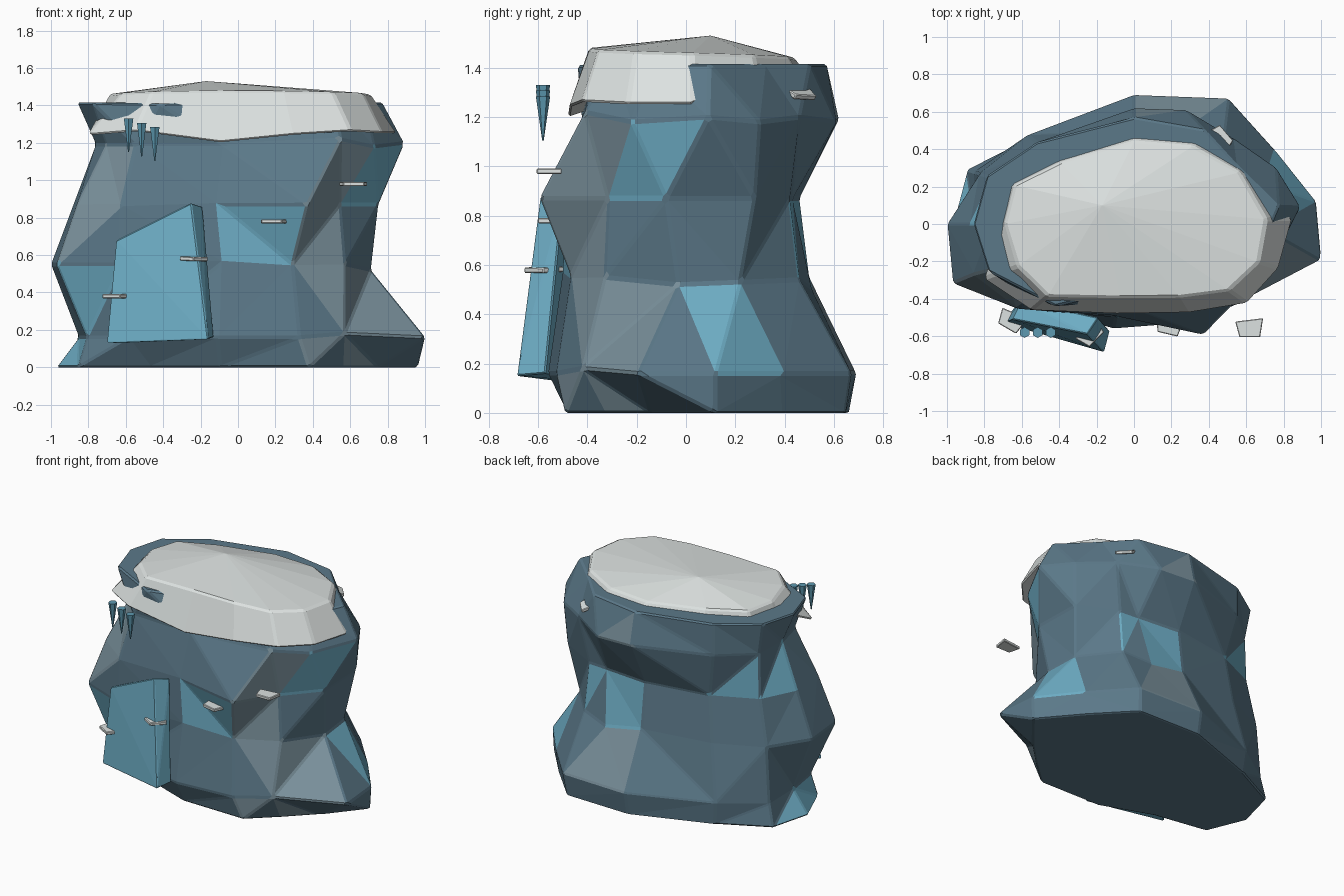
import bpy, bmesh
from math import sin, cos, radians
from mathutils import Vector, Euler

if "Cube" in bpy.data.objects:
    bpy.data.objects.remove(bpy.data.objects["Cube"], do_unlink=True)


def make_material(name, rgb):
    material = bpy.data.materials.new(name)
    material.use_nodes = True
    colour = (*rgb, 1)
    material.diffuse_color = colour
    shader = material.node_tree.nodes["Principled BSDF"]
    shader.inputs["Base Color"].default_value = colour
    shader.inputs["Roughness"].default_value = 0.8
    return material


slate = make_material("slate_blue", (0.105, 0.19, 0.25))
stone = make_material("pale_stone", (0.2, 0.29, 0.34))
ice = make_material("ice_blue", (0.155, 0.42, 0.56))
deep_ice = make_material("deep_ice", (0.11, 0.32, 0.44))
snow = make_material("snow", (0.72, 0.76, 0.75))


def finish(name, bm, materials, bevel=0.0):
    """Turn a bmesh into a flat shaded object with slightly worn edges."""
    bmesh.ops.recalc_face_normals(bm, faces=bm.faces)
    mesh = bpy.data.meshes.new(name)
    bm.to_mesh(mesh)
    bm.free()
    for material in materials:
        mesh.materials.append(material)
    obj = bpy.data.objects.new(name, mesh)
    bpy.context.scene.collection.objects.link(obj)
    if bevel:
        modifier = obj.modifiers.new("worn_edges", "BEVEL")
        modifier.width = bevel
        modifier.segments = 1
        modifier.limit_method = "ANGLE"
        modifier.angle_limit = radians(12)
    return obj


def hull(name, points, material, bevel=0.0):
    """Solid chunk wrapped around a few corner points."""
    bm = bmesh.new()
    for point in points:
        bm.verts.new(point)
    bmesh.ops.convex_hull(bm, input=bm.verts)
    bmesh.ops.dissolve_limit(bm, angle_limit=radians(2), verts=bm.verts, edges=bm.edges)
    return finish(name, bm, [material], bevel)


def polar(radius, angle, z):
    return Vector((radius * cos(radians(angle)), radius * sin(radians(angle)), z))


# Shared column directions: left end, along the front, right end, round the back
angles = [180, 198, 216, 259, 302, 330, 349, 7, 28, 53, 90, 140, 162]
count = len(angles)

# Boulder: stacked rings of radii, keyed by height
rings = [
    (0.0, [.97, .9, .58, .49, .62, .65, .76, .97, .83, .81, .66, .72, .94]),
    (.16, [.85, .85, .72, .57, .62, .7, 1.02, .98, .85, .84, .69, .74, .9]),
    (.55, [1, 1.02, .77, .51, .55, .66, .71, .71, .72, .65, .5, .65, .87]),
    (.87, [.88, .9, .77, .5, .7, .63, .75, .78, .64, .54, .46, .6, .8]),
    (1.19, [.76, .74, .68, .43, .6, .74, .85, .89, .83, .72, .62, .68, .79]),
    (1.415, [.86, .82, .63, .36, .44, .6, .69, .78, .64, .63, .57, .68, .83]),
]
grid = [[polar(r, a, z) for r, a in zip(radii, angles)] for z, radii in rings]

# Individual corners that lean away from their column
corners = {
    (0, 4): (.38, -.49, 0), (1, 5): (.57, -.42, .18), (2, 6): (.71, -.03, .52),
    (2, 7): (.69, .22, .53), (2, 8): (.48, .46, .54), (2, 9): (.28, .51, .5),
    (3, 1): (-.86, -.27, .87), (3, 6): (.75, -.08, .87), (3, 7): (.74, .28, .87),
    (3, 8): (.47, .42, .87), (4, 4): (.55, -.41, 1.22), (4, 5): (.73, -.22, 1.18),
    (4, 6): (.89, .09, 1.2), (4, 7): (.76, .3, 1.18), (4, 8): (.53, .46, 1.2),
    (4, 9): (.28, .61, 1.18), (5, 2): (-.42, -.44, 1.41),
}
for (ring, column), point in corners.items():
    grid[ring][column] = Vector(point)

# Facet colours by band, column and lower / upper triangle
ice_facets = {(0, 0, 0), (0, 0, 1), (0, 12, 0), (1, 1, 1), (1, 6, 1), (1, 7, 0),
              (2, 3, 0), (2, 3, 1), (2, 8, 1), (2, 9, 0), (2, 9, 1), (3, 5, 0),
              (3, 5, 1), (3, 11, 0), (3, 12, 0)}
stone_facets = {(2, 1, 1), (3, 1, 0), (3, 1, 1), (1, 4, 1), (1, 5, 0), (1, 5, 1),
                (2, 4, 0), (2, 4, 1), (3, 4, 0), (3, 4, 1), (0, 4, 1), (0, 5, 0),
                (1, 9, 0), (1, 9, 1), (4, 9, 0)}
# Quads whose split is fixed: True runs from lower first to upper second corner
splits = {(1, 6): False, (1, 7): False, (2, 1): True, (3, 11): True, (3, 12): True,
          (3, 1): False}

bm = bmesh.new()
verts = [[bm.verts.new(p) for p in ring] for ring in grid]
for band in range(len(verts) - 1):
    for col in range(count):
        nxt = (col + 1) % count
        a, b = verts[band][col], verts[band][nxt]
        d, c = verts[band + 1][col], verts[band + 1][nxt]
        shorter = (a.co - c.co).length <= (b.co - d.co).length
        if splits.get((band, col), shorter):
            triangles = [(a, b, c), (a, c, d)]
        else:
            triangles = [(a, b, d), (b, c, d)]
        for half, corner_verts in enumerate(triangles):
            face = bm.faces.new(corner_verts)
            key = (band, col, half)
            face.material_index = 2 if key in ice_facets else int(key in stone_facets)
bm.faces.new(verts[0])
bm.faces.new(verts[-1])
finish("boulder", bm, [slate, stone, ice], 0.01)

# Snow cap: low peak, rounded rim and a skirt hanging over the front
snow_angles = [180, 200, 220, 259, 302, 325, 343, 2, 26, 53, 90, 140, 162]
rim_radii = [.69, .66, .6, .4, .46, .62, .7, .71, .63, .52, .44, .51, .67]
skirt_radii = [.71, .86, .72, .49, .56, .74, .81, .85, .65, .55, .47, .53, .69]
skirt_drop = [.08, .22, .2, .26, .22, .2, .21, .21, .06, .06, .06, .06, .06]
bm = bmesh.new()
peak = bm.verts.new((-.17, .1, 1.53))
rim = [bm.verts.new(polar(r, a, 1.46 - .02 * sin(radians(a))))
       for r, a in zip(rim_radii, snow_angles)]
skirt = [bm.verts.new(polar(r, a, 1.46 - drop))
         for r, a, drop in zip(skirt_radii, snow_angles, skirt_drop)]
inside = bm.verts.new((0, 0, 1.36))
for i in range(count):
    j = (i + 1) % count
    bm.faces.new((peak, rim[i], rim[j]))
    bm.faces.new((rim[i], skirt[i], skirt[j], rim[j]))
    bm.faces.new((inside, skirt[j], skirt[i]))
finish("snow_cap", bm, [snow], 0.012)

# Leaning ice slab against the front
hull("ice_slab", [
    (-.7, -.53, .13), (-.16, -.685, .15), (-.25, -.59, .88), (-.65, -.51, .68),
    (-.62, -.42, .13), (-.13, -.57, .16), (-.19, -.5, .86), (-.6, -.41, .68),
], ice, 0.006)

# Small snowy ledges
outline = [(-.075, .045), (.075, .05), (.05, -.05), (-.06, -.04)]
ledges = [
    ((.62, -.56, .98), (0, 0, 5)),
    ((.19, -.545, .78), (0, 0, -8)),
    ((-.23, -.585, .58), (3, 0, 50)),
    ((-.655, -.52, .38), (0, 0, -25)),
    ((.46, .46, 1.3), (28, 0, 135)),
]
for number, (place, turn) in enumerate(ledges, 1):
    spin = Euler([radians(t) for t in turn]).to_matrix()
    hull(f"snow_ledge_{number}",
         [Vector(place) + spin @ Vector((x, y, z))
          for x, y in outline for z in (-.011, .011)], snow, 0.004)

# Three hanging icicles
for number in range(3):
    bm = bmesh.new()
    bmesh.ops.create_cone(bm, cap_ends=True, segments=6, radius1=0.003,
                          radius2=0.029, depth=0.18)
    bmesh.ops.translate(bm, verts=bm.verts,
                        vec=(-.585 + .07 * number, -.58, 1.24 - .023 * number))
    finish(f"icicle_{number + 1}", bm, [deep_ice])
